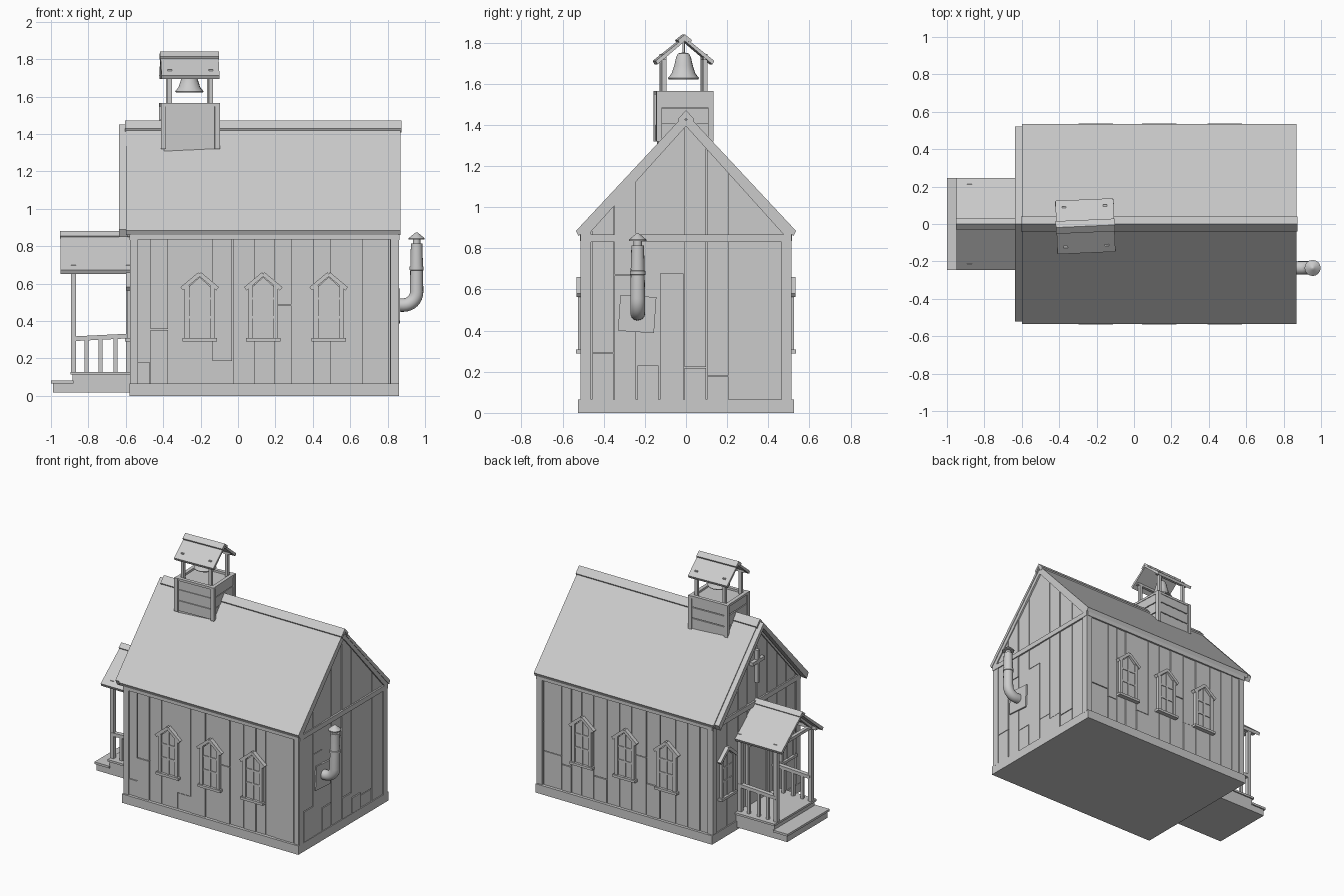
import bpy, bmesh, math, random
from mathutils import Matrix, Vector

random.seed(4)
if "Cube" in bpy.data.objects:
    bpy.data.objects.remove(bpy.data.objects["Cube"])

mat = bpy.data.materials.new("weathered grey")
mat.use_nodes = True
GREY = (0.6, 0.6, 0.6, 1)
mat.diffuse_color = GREY
mat.node_tree.nodes["Principled BSDF"].inputs["Base Color"].default_value = GREY


def frame(u, v):
    """Wall frame: u runs along the wall, v points outward, w is up."""
    return Matrix((u, v, (0, 0, 1))).transposed().to_4x4()


SIDES = {"right": frame((1, 0, 0), (0, -1, 0)), "left": frame((1, 0, 0), (0, 1, 0))}
ENDS = {"back": frame((0, 1, 0), (1, 0, 0)), "porch": frame((0, 1, 0), (-1, 0, 0))}
ACROSS = ENDS["back"]       # profiles in y-z, extruded along x
ALONG = SIDES["left"]       # profiles in x-z, extruded along y


def prism(bm, points, v0, v1, m):
    lo = [bm.verts.new(m @ Vector((u, v0, w))) for u, w in points]
    hi = [bm.verts.new(m @ Vector((u, v1, w))) for u, w in points]
    bm.faces.new(lo)
    bm.faces.new(hi[::-1])
    n = len(points)
    for i in range(n):
        j = (i + 1) % n
        bm.faces.new((lo[i], hi[i], hi[j], lo[j]))


def box(bm, u0, u1, w0, w1, v0, v1, m):
    prism(bm, [(u0, w0), (u1, w0), (u1, w1), (u0, w1)], v0, v1, m)


def bar(bm, p, q, width, v0, v1, m):
    p, q = Vector(p), Vector(q)
    d = (q - p).normalized() * width / 2
    n = Vector((-d.y, d.x))
    prism(bm, [p - n, q - n, q + n, p + n], v0, v1, m)


def chevron(bm, half, eave, ridge, thick, v0, v1, m):
    prism(bm, [(-half, eave), (0, ridge), (half, eave), (half - thick / 2, eave - thick),
               (0, ridge - thick), (thick / 2 - half, eave - thick)], v0, v1, m)


def tube(bm, rings, m=Matrix(), n=16):
    loops = []
    for pos, direction, r in rings:
        q = Vector((0, 0, 1)).rotation_difference(Vector(direction))
        loops.append([bm.verts.new(m @ (Vector(pos) + q @ Vector(
            (r * math.cos(math.tau * i / n), r * math.sin(math.tau * i / n), 0)))) for i in range(n)])
    for a, b in zip(loops, loops[1:]):
        for i in range(n):
            bm.faces.new((a[i], a[(i + 1) % n], b[(i + 1) % n], b[i]))
    bm.faces.new(loops[0])
    bm.faces.new(loops[-1])


def lathe(bm, x, y, profile, m=Matrix()):
    tube(bm, [((x, y, z), (0, 0, 1), r) for r, z in profile], m)


def finish(name, bm, smooth=False):
    bmesh.ops.recalc_face_normals(bm, faces=bm.faces)
    mesh = bpy.data.meshes.new(name)
    bm.to_mesh(mesh)
    bm.free()
    mesh.materials.append(mat)
    ob = bpy.data.objects.new(name, mesh)
    bpy.context.collection.objects.link(ob)
    if smooth:
        bpy.ops.object.select_all(action='DESELECT')
        ob.select_set(True)
        bpy.context.view_layer.objects.active = ob
        bpy.ops.object.shade_smooth_by_angle(angle=math.radians(40))


def planks(bm, seams, v, m, top):
    """Vertical boards, some of them butt-jointed, cut to the height top(u)."""
    for a, b in zip(seams, seams[1:]):
        a, b = a + 0.003, b - 0.003
        z = 0.06
        if random.random() < 0.45:
            joint = random.uniform(0.12, 0.7)
            box(bm, a, b, z, joint, v - 0.01, v + random.uniform(0.006, 0.013), m)
            z = joint + 0.005
        peak = [(0, top(0))] if a < 0 < b else []
        prism(bm, [(a, z), (b, z), (b, top(b))] + peak + [(a, top(a))],
              v - 0.01, v + random.uniform(0.006, 0.013), m)


def window(bm, u, v, m):
    m = m @ Matrix.Translation((u, v, 0))
    prism(bm, [(-0.06, 0.3), (0.06, 0.3), (0.06, 0.58), (0, 0.635), (-0.06, 0.58)], -0.01, 0.015, m)
    for s in (-1, 1):
        box(bm, s * 0.08, s * 0.055, 0.3, 0.59, -0.01, 0.024, m)
        bar(bm, (s * 0.096, 0.572), (0, 0.652), 0.022, -0.01, 0.03, m)
    box(bm, -0.007, 0.007, 0.3, 0.63, 0, 0.02, m)
    for w in (0.42, 0.52):
        box(bm, -0.06, 0.06, w - 0.006, w + 0.006, 0, 0.02, m)
    box(bm, -0.092, 0.092, 0.29, 0.308, -0.01, 0.034, m)


# Foundation and solid core
bm = bmesh.new()
box(bm, -0.58, 0.86, 0, 0.065, -0.525, 0.525, ALONG)
finish("foundation", bm)
bm = bmesh.new()
prism(bm, [(-0.495, 0.05), (0.495, 0.05), (0.495, 0.88), (0, 1.43), (-0.495, 0.88)], -0.562, 0.845, ACROSS)
finish("wall_core", bm)

# Long walls with windows
side_seams = [-0.57, -0.47, -0.37, -0.27, -0.14, -0.03, 0.09, 0.19, 0.29, 0.4, 0.5, 0.58, 0.66, 0.81, 0.85]
for name, m in SIDES.items():
    bm = bmesh.new()
    planks(bm, side_seams, 0.495, m, lambda u: 0.84)
    finish(name + "_wall_planks", bm)
    bm = bmesh.new()
    box(bm, -0.575, 0.855, 0.835, 0.868, 0.49, 0.516, m)
    box(bm, -0.575, -0.535, 0.06, 0.84, 0.49, 0.513, m)
    box(bm, 0.815, 0.855, 0.06, 0.84, 0.49, 0.513, m)
    finish(name + "_wall_trim", bm)
    bm = bmesh.new()
    for x in (-0.205, 0.135, 0.485):
        window(bm, x, 0.502, m)
    finish(name + "_windows", bm)

# Gable walls
end_seams = [-0.5, -0.46, -0.35, -0.24, -0.13, -0.01, 0.1, 0.21, 0.34, 0.47, 0.5]
for (name, m), v in zip(ENDS.items(), (0.845, 0.562)):
    bm = bmesh.new()
    planks(bm, end_seams, v, m, lambda u: 1.43 - 1.11 * abs(u))
    finish(name + "_gable_planks", bm)
    bm = bmesh.new()
    box(bm, -0.512, 0.512, 0.832, 0.868, v - 0.01, v + 0.019, m)
    for s in (-1, 1):
        box(bm, s * 0.512, s * 0.465, 0.06, 0.84, v - 0.01, v + 0.016, m)
        bar(bm, (s * 0.505, 0.86), (0, 1.42), 0.035, v - 0.01, v + 0.019, m)
    finish(name + "_gable_trim", bm)

# Door, windows and cross on the porch gable
m = ENDS["porch"]
bm = bmesh.new()
for y in (-0.35, 0.35):
    window(bm, y, 0.57, m)
finish("porch_wall_windows", bm)
bm = bmesh.new()
box(bm, -0.1, 0.1, 0.12, 0.56, 0.56, 0.582, m)
for s in (-1, 1):
    box(bm, s * 0.125, s * 0.1, 0.12, 0.585, 0.56, 0.592, m)
box(bm, -0.125, 0.125, 0.56, 0.585, 0.56, 0.592, m)
finish("door", bm)
bm = bmesh.new()
box(bm, -0.012, 0.012, 1.0, 1.24, 0.56, 0.595, m)
box(bm, -0.07, 0.07, 1.145, 1.17, 0.56, 0.595, m)
finish("gable_cross", bm)

# Main roof
bm = bmesh.new()
chevron(bm, 0.535, 0.885, 1.458, 0.025, -0.598, 0.868, ACROSS)
chevron(bm, 0.522, 0.888, 1.45, 0.04, -0.635, -0.592, ACROSS)
finish("main_roof", bm)
bm = bmesh.new()
chevron(bm, 0.04, 1.428, 1.472, 0.02, -0.605, 0.873, ACROSS)
finish("ridge_cap", bm)

# Porch floor, step, railings and roof
bm = bmesh.new()
box(bm, -0.885, -0.57, 0.018, 0.115, -0.235, 0.235, ALONG)
box(bm, -0.895, -0.57, 0.113, 0.128, -0.245, 0.245, ALONG)
box(bm, -0.99, -0.88, 0.018, 0.068, -0.235, 0.235, ALONG)
box(bm, -1.0, -0.88, 0.066, 0.082, -0.245, 0.245, ALONG)
finish("porch_floor_and_step", bm)
bm = bmesh.new()
for y in (-0.2, 0.2):
    box(bm, -0.893, -0.866, 0.12, 0.7, y - 0.014, y + 0.014, ALONG)
    box(bm, -0.6, -0.57, 0.12, 0.7, y - 0.014, y + 0.014, ALONG)
    bar(bm, (-0.88, 0.305), (-0.575, 0.32), 0.025, y - 0.016, y + 0.016, ALONG)
    for x in (-0.81, -0.735, -0.655):
        box(bm, x - 0.01, x + 0.01, 0.12, 0.31, y - 0.01, y + 0.01, ALONG)
    box(bm, -0.93, -0.57, 0.665, 0.69, y - 0.014, y + 0.014, ALONG)
finish("porch_posts_and_railing", bm)
bm = bmesh.new()
chevron(bm, 0.245, 0.672, 0.87, 0.02, -0.95, -0.565, ACROSS)
chevron(bm, 0.03, 0.855, 0.882, 0.015, -0.953, -0.565, ACROSS)
chevron(bm, 0.215, 0.68, 0.855, 0.025, -0.9, -0.87, ACROSS)
box(bm, -0.2, 0.2, 0.668, 0.69, -0.895, -0.87, ACROSS)
finish("porch_roof", bm)

# Bell tower, slightly askew
tower = Matrix.Translation((-0.26, -0.012, 0)) @ Matrix.Rotation(math.radians(2.5), 4, 'Z')
bm = bmesh.new()
walls = [(f, 0.148, 0.13) for f in SIDES.values()] + [(f, 0.13, 0.148) for f in ENDS.values()]
box(bm, -0.14, 0.14, 1.3, 1.55, -0.122, 0.122, tower @ ALONG)
for f, hu, hv in walls:
    m = tower @ f
    for w in (1.325, 1.405, 1.485):
        box(bm, -hu, hu, w, w + 0.074, hv - 0.015, hv + random.uniform(-0.003, 0.003), m)
    for s in (-1, 1):
        box(bm, s * (hu + 0.008), s * (hu - 0.018), 1.32, 1.565, hv - 0.015, hv + 0.009, m)
    box(bm, -hu, hu, 1.548, 1.565, hv - 0.02, hv + 0.006, m)
finish("bell_tower_base", bm)
bm = bmesh.new()
for y in (-0.1, 0.1):
    for x in (-0.11, 0.11):
        box(bm, x - 0.011, x + 0.011, 1.55, 1.745, y - 0.011, y + 0.011, tower @ ALONG)
    box(bm, -0.14, 0.14, 1.715, 1.735, y - 0.01, y + 0.01, tower @ ALONG)
finish("bell_tower_posts", bm)
bm = bmesh.new()
chevron(bm, 0.143, 1.712, 1.826, 0.018, -0.155, 0.155, tower @ ACROSS)
chevron(bm, 0.034, 1.813, 1.84, 0.016, -0.158, 0.158, tower @ ACROSS)
finish("bell_tower_roof", bm)
bm = bmesh.new()
lathe(bm, 0, 0, [(0.06, 1.64), (0.072, 1.622), (0.076, 1.628), (0.058, 1.65), (0.045, 1.69),
                 (0.036, 1.73), (0.026, 1.748), (0.006, 1.752), (0.006, 1.815)], tower)
finish("bell", bm, True)

# Stove pipe and its wall plate
bm = bmesh.new()
rings = [((0.84, -0.235, 0.485), (1, 0, 0), 0.035)]
for i in range(9):
    a = math.radians(90 * i / 8)
    rings.append(((0.885 + 0.07 * math.sin(a), -0.235, 0.555 - 0.07 * math.cos(a)),
                  (math.cos(a), 0, math.sin(a)), 0.036))
rings += [((0.955, -0.235, z), (0, 0, 1), r) for z, r in
          ((0.67, 0.034), (0.672, 0.038), (0.69, 0.038), (0.692, 0.034), (0.8, 0.031), (0.815, 0.031))]
tube(bm, rings)
lathe(bm, 0.955, -0.235, [(0.02, 0.8), (0.02, 0.845)])
lathe(bm, 0.955, -0.235, [(0.043, 0.835), (0.043, 0.842), (0.012, 0.868), (0.003, 0.874)])
finish("stove_pipe", bm, True)
bm = bmesh.new()
bar(bm, (-0.325, 0.487), (-0.15, 0.475), 0.175, 0.84, 0.865, ACROSS)
finish("stove_pipe_plate", bm)
